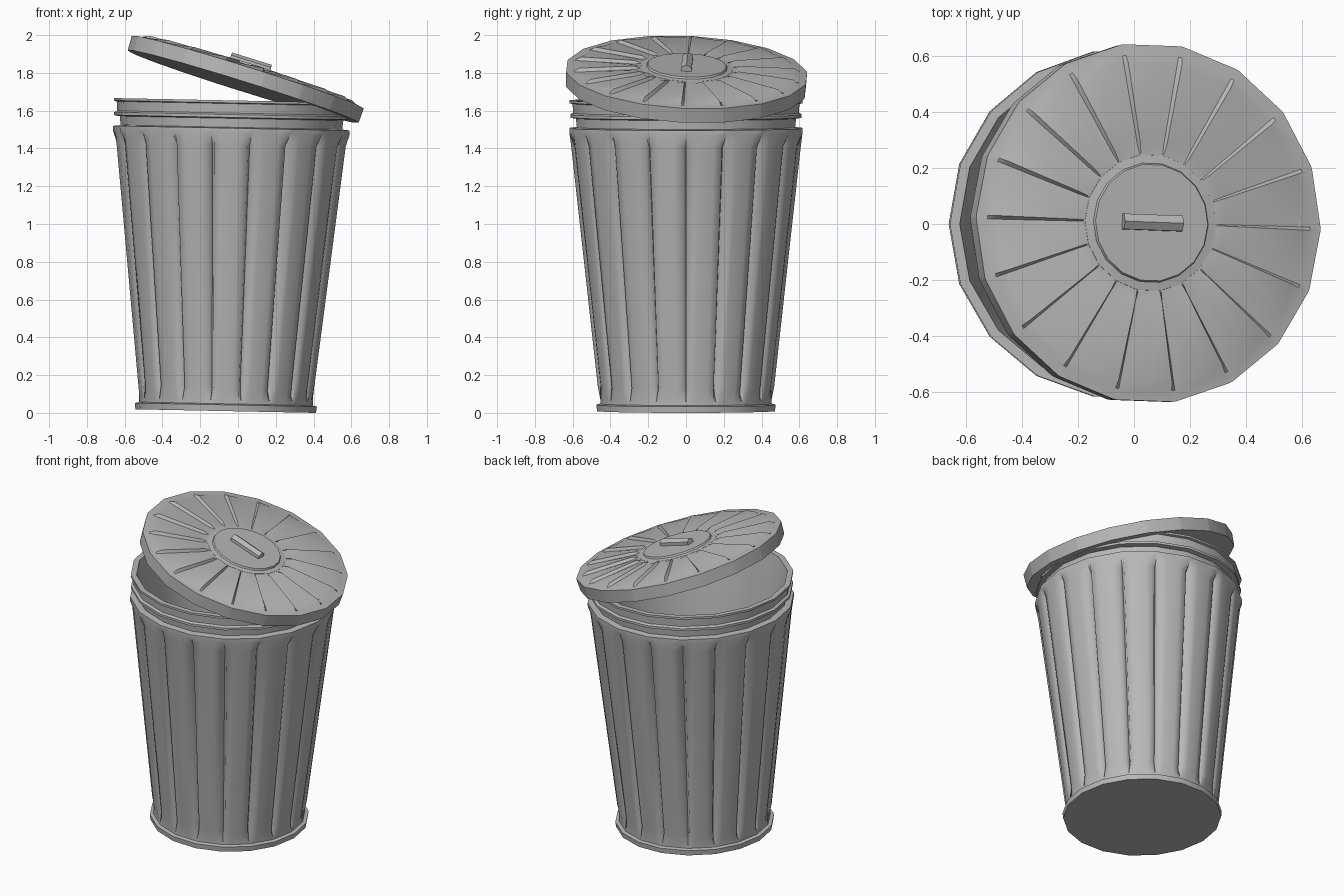
import bpy
import bmesh
import math

old = bpy.data.objects.get("Cube")
if old:
    bpy.data.objects.remove(old, do_unlink=True)

SIDES = 18
STEP = 360 / SIDES

steel = bpy.data.materials.new("galvanised_grey")
steel.use_nodes = True
GREY = (0.48, 0.48, 0.48, 1)
steel.diffuse_color = GREY
steel.node_tree.nodes["Principled BSDF"].inputs["Base Color"].default_value = GREY

# One sector of each cross-section: (degrees into the sector, how low the point is)
PLAIN = [(0, 0)]
FLUTED = [(0, 1), (1.5, 0.25), (6, 0), (14, 0), (18.5, 0.25)]
PLEATED = [(0.6, 1), (10, 0.45), (19.4, 0)]


def finish(obj, place, smooth):
    obj.location, obj.rotation_euler = place
    obj.data.materials.append(steel)
    bpy.ops.object.select_all(action="DESELECT")
    obj.select_set(True)
    bpy.context.view_layer.objects.active = obj
    if smooth:
        bpy.ops.object.shade_smooth_by_angle(angle=math.radians(smooth))


def loft(name, profile, place, sector=PLAIN, phase=0, smooth=30, floor=True, lid=True):
    """Skin an 18-sided profile of (radius, height, inward drop, downward drop).
    The drops are scaled by the sector's low points to make flutes and pleats."""
    bm = bmesh.new()
    rings = []
    for radius, height, inward, down in profile:
        ring = []
        for k in range(SIDES):
            for offset, low in sector:
                chord = math.cos(math.radians(STEP / 2)) / math.cos(math.radians(offset - STEP / 2))
                r = radius * chord - inward * low
                a = math.radians(k * STEP + offset + phase)
                ring.append(bm.verts.new((r * math.cos(a), r * math.sin(a), height - down * low)))
        rings.append(ring)
    for lower, upper in zip(rings, rings[1:]):
        for i in range(len(lower)):
            j = (i + 1) % len(lower)
            bm.faces.new((lower[i], lower[j], upper[j], upper[i]))
    if floor:
        bm.faces.new(rings[0][::-1])
    if lid:
        bm.faces.new(rings[-1])
    mesh = bpy.data.meshes.new(name)
    bm.to_mesh(mesh)
    bm.free()
    obj = bpy.data.objects.new(name, mesh)
    bpy.context.collection.objects.link(obj)
    finish(obj, place, smooth)


def plain(*points):
    return [(r, z, 0, 0) for r, z in points]


can_place = ((-0.065, 0, 0.0095), (0, 0.02, 0))
lid_place = ((0.0275, 0, 1.7275), (math.radians(-2.4), math.radians(17.4), 0))
LID_TURN = -2

# Can body: broad panels parted by narrow grooves that fade out at both ends
body = plain((0.46, 0.02), (0.46, 0.06))
body += [(0.474, 0.13, 0.045, 0), (0.618, 1.41, 0.05, 0)]
body += plain((0.626, 1.47), (0.626, 1.498), (0.585, 1.503))
loft("can_body", body, can_place, FLUTED, smooth=60, lid=False)

# Foot ring under the body
loft("foot_ring", plain((0.478, 0), (0.482, 0.033), (0.455, 0.04)), can_place)

# Neck, bead, rolled lip, inner wall and floor
neck = plain((0.585, 1.49), (0.592, 1.55), (0.622, 1.555), (0.622, 1.57), (0.606, 1.578),
             (0.61, 1.628), (0.625, 1.632), (0.625, 1.645), (0.59, 1.645),
             (0.55, 1.42), (0.40, 0.08))
loft("neck_and_lining", neck, can_place, floor=False)

# Lid with a flat underside and stepped radial pleats
pleats = plain((0.642, 0), (0.645, 0.08), (0.605, 0.084))
pleats += [(0.575, 0.102, 0, 0.018), (0.285, 0.114, 0, 0.018)]
pleats += plain((0.25, 0.104))
loft("lid", pleats, lid_place, PLEATED, LID_TURN, smooth=35)

# Raised centre disc
loft("lid_disc", plain((0.25, 0.09), (0.245, 0.105), (0.215, 0.109), (0.21, 0.119)),
     lid_place, phase=LID_TURN, smooth=25)

# Six-sided handle bar lying across the disc
bpy.ops.mesh.primitive_cylinder_add(vertices=6, radius=0.032, depth=0.22)
handle = bpy.context.object
handle.name = "lid_handle"
turn = math.radians(LID_TURN)
for v in handle.data.vertices:
    across, up, along = v.co
    v.co = (along * math.cos(turn) - across * math.sin(turn),
            along * math.sin(turn) + across * math.cos(turn), up + 0.123)
finish(handle, lid_place, 0)
